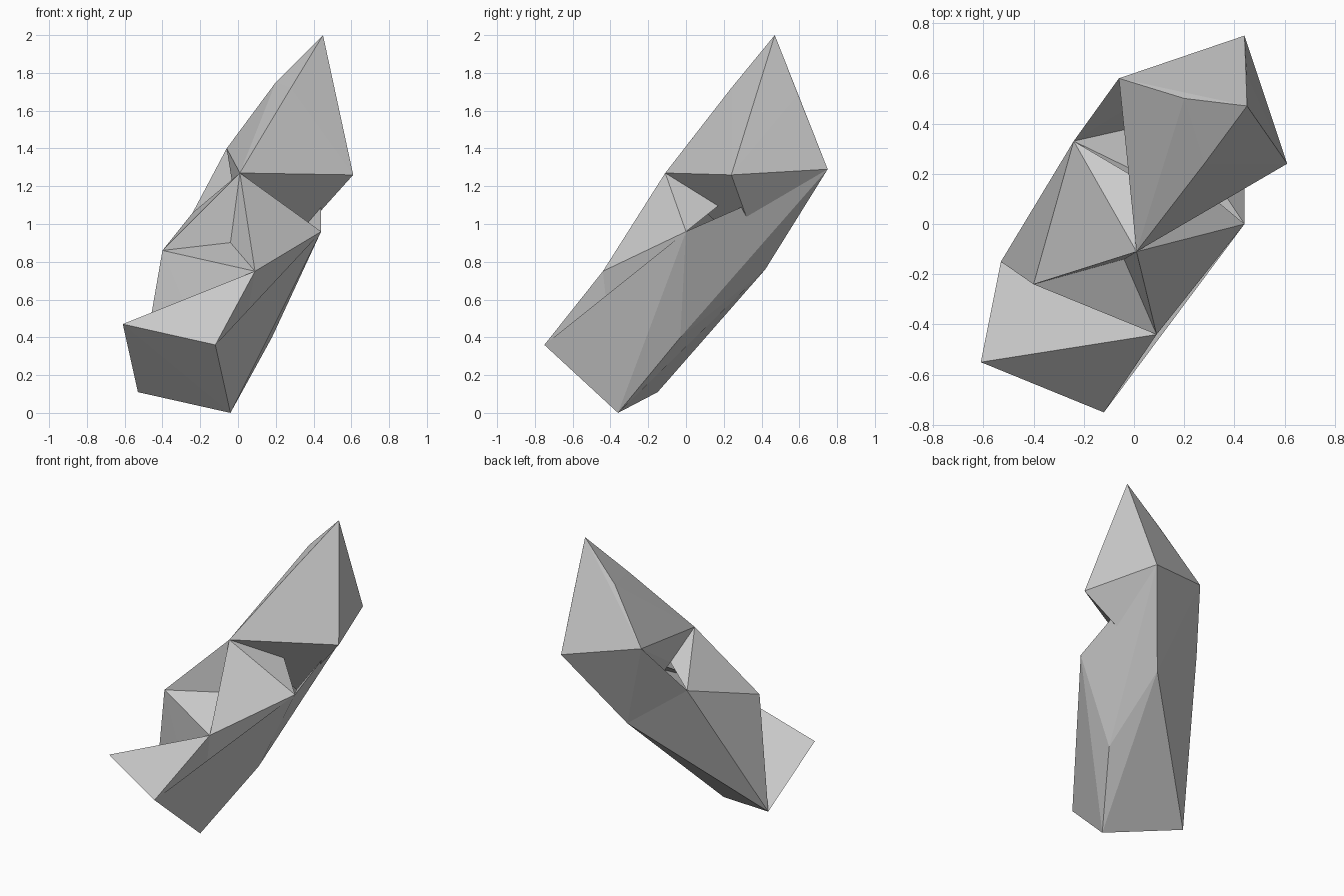
import bpy, bmesh

if "Cube" in bpy.data.objects:
    bpy.data.objects.remove(bpy.data.objects["Cube"])

# Corner points of the leaning faceted crystal
P = dict(
    apex=(0.45, 0.47, 2.0), shoulder_l=(0.20, 0.50, 1.75), shoulder_f=(0.28, 0.24, 1.72),
    shoulder_b=(0.45, 0.59, 1.68), chin=(0.01, -0.11, 1.27), right=(0.61, 0.24, 1.26),
    back=(0.44, 0.75, 1.29), left=(-0.06, 0.58, 1.40), side_l=(-0.24, 0.33, 1.06),
    side_r=(0.44, 0.0, 0.96), brow_l=(-0.40, -0.24, 0.86), brow_r=(0.09, -0.44, 0.75),
    foot_l=(-0.61, -0.55, 0.47), foot_r=(-0.12, -0.75, 0.36), base=(-0.04, -0.36, 0.0),
    base_l=(-0.53, -0.15, 0.11), under_r=(0.18, -0.03, 0.40), under_b=(0.16, 0.42, 0.76),
    dent=(-0.04, -0.14, 0.90), core_l=(-0.02, 0.20, 1.15), core_r=(0.20, 0.20, 1.12))


def chunk(name, corners):
    """Faceted solid spanning the named corners."""
    bm = bmesh.new()
    for c in corners.split():
        bm.verts.new(P[c])
    res = bmesh.ops.convex_hull(bm, input=bm.verts[:])
    loose = {v for v in res["geom_interior"] if isinstance(v, bmesh.types.BMVert)}
    bmesh.ops.delete(bm, geom=list(loose), context='VERTS')
    bmesh.ops.recalc_face_normals(bm, faces=bm.faces[:])
    me = bpy.data.meshes.new(name)
    bm.to_mesh(me)
    bm.free()
    bpy.context.collection.objects.link(bpy.data.objects.new(name, me))


# Upper crystal and the wedges carrying it
chunk("upper_crystal", "apex shoulder_l shoulder_f shoulder_b chin right back left")
chunk("upper_root", "right back left under_b")
chunk("right_wedge", "side_r back under_r under_b")
chunk("left_wedge", "left side_l back under_b")
# Neck pieces meeting at the chin, with a dent between them
chunk("neck_core", "chin core_l core_r left right under_b")
chunk("neck_left", "chin brow_l side_l dent core_l")
chunk("neck_right", "chin brow_r side_r dent core_r")
# Middle body
chunk("middle_crystal",
      "brow_l brow_r dent side_r side_l under_b under_r base base_l")
# Front foot
chunk("foot_crystal", "foot_l foot_r base base_l brow_r")
chunk("foot_wedge", "foot_r base side_r under_r")
